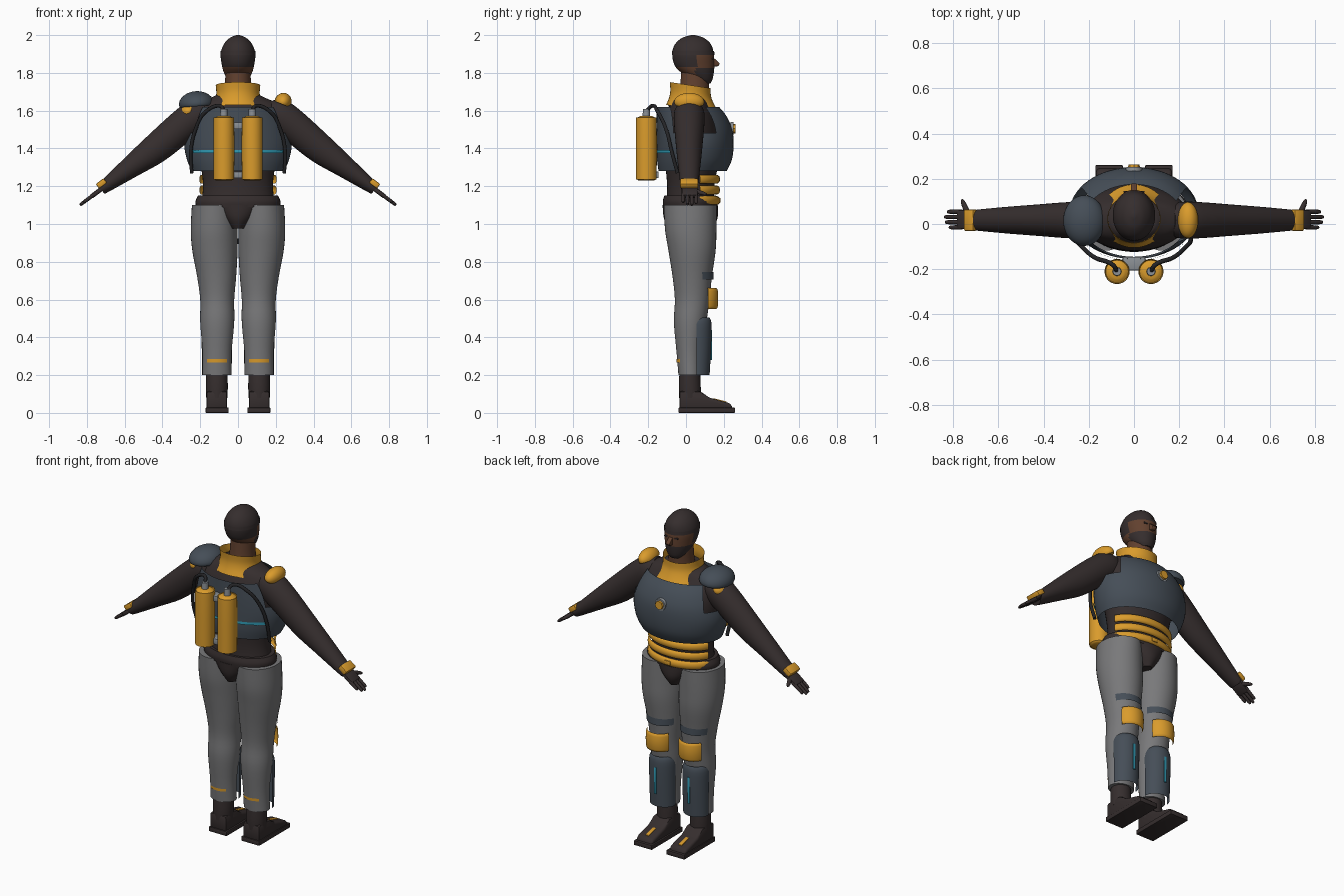
import bpy, bmesh
from math import cos, sin, pi, radians
from mathutils import Matrix, Vector

cube = bpy.data.objects.get("Cube")
if cube:
    bpy.data.objects.remove(cube)


def material(name, *rgb):
    m = bpy.data.materials.new(name)
    m.use_nodes = True
    m.diffuse_color = (*rgb, 1)
    m.node_tree.nodes["Principled BSDF"].inputs["Base Color"].default_value = (*rgb, 1)
    return m


DARK = material("dark cloth", .036, .027, .027)
GOLD = material("gold", .70, .33, .025)
STEEL = material("blue steel", .06, .076, .096)
GREY = material("grey trousers", .19, .19, .195)
SKIN = material("brown skin", .12, .052, .028)
CYAN = material("cyan", .03, .32, .45)
METAL = material("light metal", .26, .28, .30)
HOSE = material("black hose", .018, .018, .02)


def finish(name, bm, mats, side=1, matrix=None, rule=None):
    """Place, mirror and shade a mesh, then add it to the scene."""
    if matrix:
        bm.transform(matrix)
    if side < 0:
        bm.transform(Matrix.Scale(-1, 4, (1, 0, 0)))
    bmesh.ops.recalc_face_normals(bm, faces=bm.faces)
    if rule:
        for f in bm.faces:
            f.material_index = rule(f.calc_center_median())
    mesh = bpy.data.meshes.new(name)
    bm.to_mesh(mesh)
    bm.free()
    for m in mats if isinstance(mats, list) else [mats]:
        mesh.materials.append(m)
    mesh.shade_smooth()
    mesh.set_sharp_from_angle(angle=radians(42))
    obj = bpy.data.objects.new(name, mesh)
    bpy.context.collection.objects.link(obj)
    return obj


def spline(a, b, c, d, t):
    return [q + .5 * t * (r - p + t * (2 * p - 5 * q + 4 * r - s + t * (3 * (q - r) + s - p)))
            for p, q, r, s in zip(a, b, c, d)]


def loft(name, rings, mats, arc=None, shell=0, n=40, sub=4, keep=None, slope=0, **kw):
    """Skin ellipses (z, cx, cy, rx, ry); an arc or a shell leaves the ends open."""
    rows = []
    for i in range(len(rings) - 1):
        pts = [rings[max(0, min(len(rings) - 1, i + k))] for k in (-1, 0, 1, 2)]
        rows += [spline(*pts, j / sub) for j in range(sub)]
    rows.append(rings[-1])
    start, end = [radians(v) for v in (arc or (0, 360))]
    count = n + 1 if arc else n
    angles = [start + (end - start) * k / n for k in range(count)]
    bm = bmesh.new()
    grid = [[bm.verts.new((cx + rx * cos(a), cy + ry * sin(a), z + slope * ry * sin(a)))
             for a in angles] for z, cx, cy, rx, ry in rows]
    for r in range(len(rows) - 1):
        for k in range(n):
            k2 = (k + 1) % count
            if keep and not keep(angles[k] + pi / n, rows[r][0]):
                continue
            bm.faces.new((grid[r][k], grid[r][k2], grid[r + 1][k2], grid[r + 1][k]))
    if shell:
        bmesh.ops.solidify(bm, geom=bm.faces[:], thickness=shell)
    else:
        bm.faces.new(grid[0][::-1])
        bm.faces.new(grid[-1])
    return finish(name, bm, mats, **kw)


def box(name, loc, size, mat, bevel=.004, **kw):
    bm = bmesh.new()
    bmesh.ops.create_cube(bm, size=1, matrix=Matrix.Translation(loc) @ Matrix.Diagonal((*size, 1)))
    if bevel:
        bmesh.ops.bevel(bm, geom=bm.edges[:], offset=bevel, segments=2, affect='EDGES', profile=.5)
    return finish(name, bm, mat, **kw)


def prism(name, outline, x0, x1, mat, bevel, **kw):
    bm = bmesh.new()
    face = bm.faces.new([bm.verts.new((x0, y, z)) for y, z in outline])
    new = bmesh.ops.extrude_face_region(bm, geom=[face])["geom"]
    bmesh.ops.translate(bm, vec=(x1 - x0, 0, 0), verts=[v for v in new if isinstance(v, bmesh.types.BMVert)])
    bmesh.ops.bevel(bm, geom=bm.edges[:], offset=bevel, segments=2, affect='EDGES', profile=.5)
    return finish(name, bm, mat, **kw)


def tube(name, points, radius, mat, side=1):
    curve = bpy.data.curves.new(name, 'CURVE')
    curve.dimensions = '3D'
    curve.bevel_depth, curve.bevel_resolution, curve.use_fill_caps = radius, 2, True
    s = curve.splines.new('BEZIER')
    s.bezier_points.add(len(points) - 1)
    for bp, (x, y, z) in zip(s.bezier_points, points):
        bp.co = (x * side, y, z)
        bp.handle_left_type = bp.handle_right_type = 'AUTO'
    curve.materials.append(mat)
    obj = bpy.data.objects.new(name, curve)
    bpy.context.collection.objects.link(obj)


def dome(name, loc, size, tilt, mat, side=1):
    rx, ry, h = size
    steps = [radians(a) for a in (0, 20, 40, 60, 78, 88)]
    rings = [(h * sin(a), 0, 0, rx * cos(a), ry * cos(a)) for a in steps]
    loft(name, [(-.012, 0, 0, rx * .95, ry * .95)] + rings, mat, sub=2, side=side,
         matrix=Matrix.Translation(loc) @ Matrix.Rotation(radians(tilt), 4, 'Y'))


# Head: cap, face and dark jaw
def head_colour(c):
    if c.z > 1.90 or (c.y < .06 and c.z > 1.83):
        return 0
    return 0 if c.z < 1.825 and c.y > .05 else 1


loft("head", [(1.745, 0, .10, .035, .03), (1.765, 0, .085, .055, .055), (1.80, 0, .062, .074, .085),
              (1.84, 0, .045, .085, .105), (1.90, 0, .037, .092, .11), (1.95, 0, .037, .076, .096),
              (1.985, 0, .037, .044, .058), (2, 0, .037, .008, .01)], [DARK, SKIN], rule=head_colour, sub=6)
loft("cap_brim", [(1.895, 0, .038, .094, .113), (1.915, 0, .038, .092, .111)], DARK, shell=.004, sub=1)
prism("nose", [(.135, 1.89), (.18, 1.85), (.17, 1.835), (.135, 1.835)], -.014, .014, SKIN, .004)
for s in (1, -1):
    box("eye", (.034, .142, 1.875), (.024, .008, .009), DARK, .002, side=s)
loft("neck", [(1.64, 0, .04, .08, .08), (1.72, 0, .045, .07, .076), (1.82, 0, .05, .066, .075)], SKIN)
loft("collar", [(1.61, 0, .035, .15, .14), (1.65, 0, .03, .125, .12), (1.69, 0, .025, .115, .108),
                (1.735, 0, .022, .118, .108)], GOLD, shell=.012, slope=-.15)

# Torso and chest armour
loft("torso", [(1.08, 0, .02, .2, .125), (1.2, 0, .025, .185, .125), (1.32, 0, .03, .2, .14),
               (1.45, 0, .03, .235, .15), (1.56, 0, .025, .245, .135), (1.63, 0, .02, .215, .105),
               (1.67, 0, .02, .14, .09), (1.69, 0, .02, .1, .08)], DARK)
loft("chest_armour", [(1.28, 0, .035, .245, .18), (1.34, 0, .045, .27, .198), (1.42, 0, .049, .285, .203),
                      (1.5, 0, .045, .275, .2), (1.57, 0, .03, .25, .185), (1.62, 0, .01, .225, .165)],
     STEEL, shell=.014, n=64, keep=lambda a, z: z < 1.47 or abs(cos(a)) < .85)
loft("back_light", [(1.377, 0, .046, .284, .208), (1.393, 0, .048, .287, .209)], CYAN,
     arc=(213, 327), shell=.006, sub=1)
facing = Matrix.Translation((0, .235, 1.505)) @ Matrix.Rotation(-pi / 2, 4, 'X')
loft("chest_button_rim", [(0, 0, 0, .036, .036), (.016, 0, 0, .034, .034)], METAL, sub=1, matrix=facing)
loft("chest_button", [(0, 0, 0, .027, .027), (.028, 0, 0, .025, .025)], GOLD, n=8, sub=1, matrix=facing)

# Waist
loft("belt", [(1.09, 0, .022, .222, .142), (1.12, 0, .022, .225, .145), (1.15, 0, .022, .212, .137)], DARK)
for z in (1.125, 1.18, 1.237):
    loft("belly_band", [(z - .023, 0, .03, .204, .135), (z - .014, 0, .03, .212, .148),
                        (z + .014, 0, .03, .212, .148), (z + .023, 0, .03, .204, .135)],
         GOLD, arc=(17, 163), shell=.02, sub=2)
box("buckle", (0, .178, 1.125), (.04, .01, .025), GOLD)
loft("briefs", [(.975, 0, .025, .045, .115), (1.03, 0, .025, .10, .142), (1.1, 0, .022, .17, .146)], DARK)

# Air tanks
for s in (1, -1):
    loft("tank", [(1.23, .075, -.21, .04, .04), (1.24, .075, -.21, .053, .053), (1.265, .075, -.21, .055, .055),
                  (1.535, .075, -.21, .055, .055), (1.56, .075, -.21, .05, .05), (1.572, .075, -.21, .03, .03)],
         GOLD, n=28, sub=2, side=s)
    loft("valve", [(1.565, .075, -.21, .02, .02), (1.61, .075, -.21, .018, .018)], METAL, n=16, sub=1, side=s)
    tube("hose", [(.075, -.21, 1.6), (.095, -.18, 1.625), (.17, -.15, 1.595), (.225, -.105, 1.5),
                  (.25, -.075, 1.38), (.245, -.045, 1.27)], .01, HOSE, s)
for z in (1.26, 1.52):
    box("tank_bracket", (0, -.175, z), (.10, .06, .035), METAL)

for s in (1, -1):
    # Arm, built along its own axis from shoulder to finger tips
    arm = Matrix.Translation((.2, .017, 1.575)) @ Matrix.Rotation(radians(126.7), 4, 'Y')
    loft("arm", [(-.06, .0, 0, .055, .06), (0, -.01, 0, .085, .08), (.1, -.012, 0, .086, .08),
                 (.29, 0, 0, .079, .069), (.45, 0, 0, .059, .059), (.62, 0, 0, .036, .046),
                 (.655, 0, 0, .03, .04)], DARK, matrix=arm, side=s)
    box("palm", (0, .003, .685), (.024, .085, .075), DARK, .009, matrix=arm, side=s)
    for y, tip in ((-.032, .77), (-.009, .79), (.014, .795), (.037, .78)):
        loft("finger", [(.70, 0, y, .01, .01), (tip - .012, 0, y, .009, .009), (tip, 0, y, .004, .004)],
             DARK, n=12, sub=2, matrix=arm, side=s)
    thumb = arm @ Matrix.Translation((0, .025, .665)) @ Matrix.Rotation(radians(-62), 4, 'X')
    loft("thumb", [(0, 0, 0, .012, .014), (.055, 0, 0, .01, .011), (.075, 0, 0, .004, .005)],
         DARK, n=12, sub=2, matrix=thumb, side=s)
    box("wrist_plate", (-.024, 0, .635), (.03, .095, .052), GOLD, .006, matrix=arm, side=s)

    # Leg and its armour
    loft("trouser_leg", [(.2, .112, .022, .077, .062), (.32, .111, .018, .077, .068), (.48, .11, .022, .09, .086),
                         (.6, .11, .033, .09, .092), (.72, .113, .033, .103, .104), (.86, .122, .032, .12, .125),
                         (.97, .126, .025, .124, .136), (1.1, .125, .022, .119, .14)], GREY, side=s)
    loft("calf_trim", [(.268, .111, .02, .079, .07), (.284, .111, .02, .079, .071)], GOLD,
         arc=(228, 312), shell=.004, sub=1, side=s)
    loft("thigh_guard", [(.705, .112, .035, .102, .112), (.745, .114, .033, .106, .112)], STEEL,
         arc=(28, 152), shell=.012, sub=2, side=s)
    loft("knee_pad", [(.55, .11, .085, .075, .075), (.565, .11, .085, .082, .084), (.645, .11, .085, .082, .084),
                      (.66, .11, .085, .075, .075)], GOLD, arc=(22, 158), shell=.025, sub=2, side=s)
    loft("shin_guard", [(.2, .112, .055, .078, .07), (.35, .112, .055, .08, .078), (.47, .112, .055, .08, .08),
                        (.505, .112, .055, .068, .07)], STEEL, arc=(0, 180), shell=.014, side=s)
    box("shin_light", (.112, .1345, .36), (.014, .007, .16), CYAN, .001, side=s)

    # Boot
    loft("boot_shaft", [(.08, .112, .022, .056, .058), (.14, .112, .02, .058, .058),
                        (.21, .112, .02, .056, .055)], DARK, side=s)
    prism("boot_foot", [(-.035, .02), (-.035, .115), (.075, .115), (.125, .08), (.235, .05), (.25, .02)],
          .057, .167, DARK, .012, side=s)
    box("boot_sole", (.11, .11, .014), (.122, .3, .028), DARK, .004, side=s)
    prism("toe_trim", [(.145, .070), (.145, .078), (.215, .060), (.215, .052)], .10, .122, GOLD, .001, side=s)

# Shoulder pads
dome("large_shoulder_pad", (.22, .015, 1.635), (.093, .112, .068), 4, STEEL, -1)
dome("lower_shoulder_pad", (.262, .017, 1.595), (.05, .078, .045), 42, GOLD, -1)
dome("small_shoulder_pad", (.238, .017, 1.645), (.045, .08, .05), 22, GOLD)
